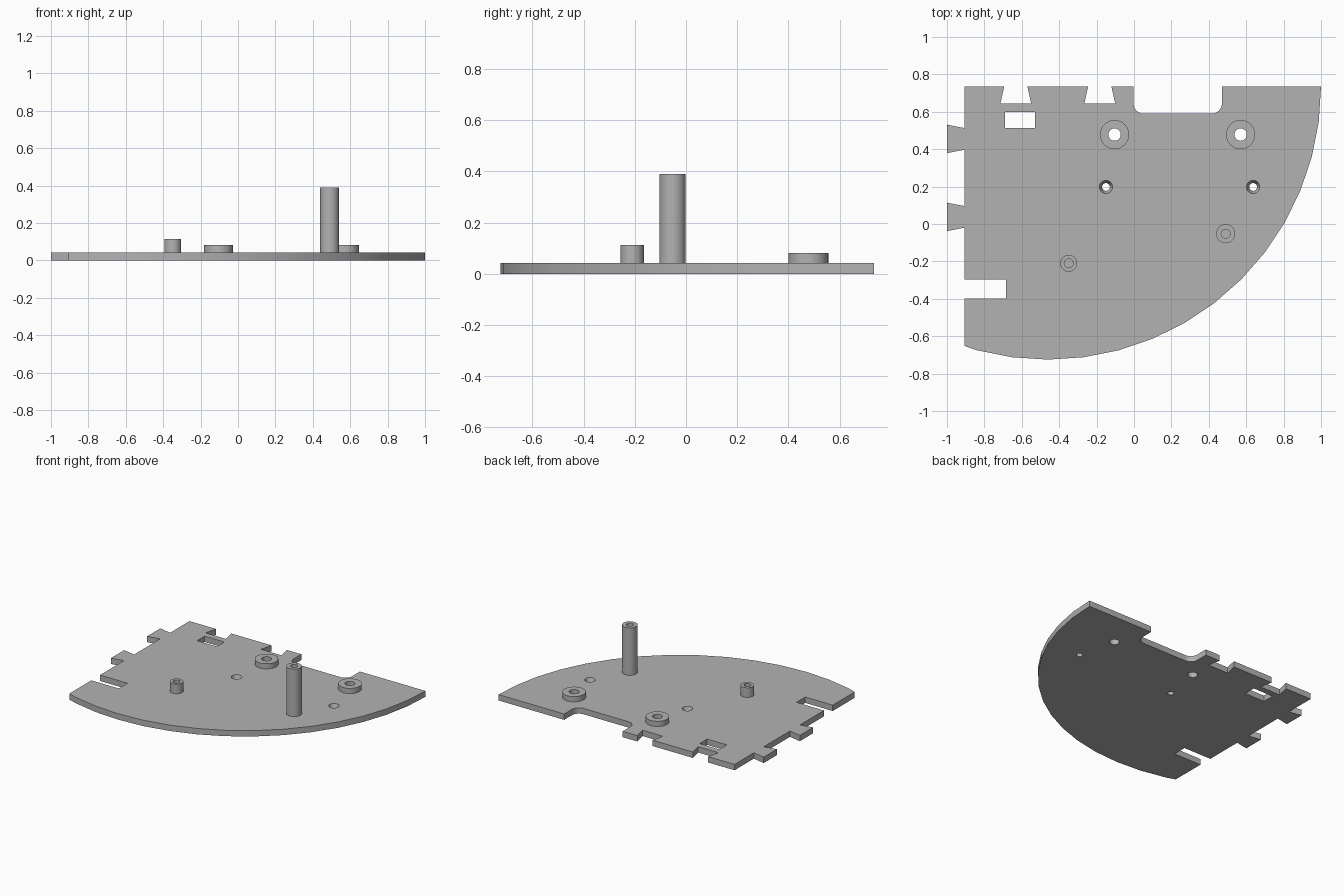
import bpy, bmesh
from math import sin, cos, radians, pi

cube = bpy.data.objects.get("Cube")
if cube:
    bpy.data.objects.remove(cube, do_unlink=True)

THICK = 0.043
BACK = 0.735
LEFT = -0.907

grey = bpy.data.materials.new("plain grey")
grey.use_nodes = True
grey.diffuse_color = (0.45, 0.45, 0.45, 1)
grey.node_tree.nodes["Principled BSDF"].inputs["Base Color"].default_value = grey.diffuse_color


def make_object(name, bm):
    bmesh.ops.recalc_face_normals(bm, faces=bm.faces)
    mesh = bpy.data.meshes.new(name)
    bm.to_mesh(mesh)
    bm.free()
    mesh.materials.append(grey)
    obj = bpy.data.objects.new(name, mesh)
    bpy.context.collection.objects.link(obj)
    return obj


def prism(bm, outline, z0, z1):
    face = bm.faces.new([bm.verts.new((x, y, z0)) for x, y in outline])
    geom = bmesh.ops.extrude_face_region(bm, geom=[face])["geom"]
    top = [v for v in geom if isinstance(v, bmesh.types.BMVert)]
    bmesh.ops.translate(bm, verts=top, vec=(0, 0, z1 - z0))


def arc(cx, cy, r, a0, a1, steps):
    angles = [radians(a0 + (a1 - a0) * i / steps) for i in range(steps + 1)]
    return [(cx + r * cos(a), cy + r * sin(a)) for a in angles]


def smooth(obj):
    bpy.ops.object.select_all(action="DESELECT")
    obj.select_set(True)
    bpy.context.view_layer.objects.active = obj
    bpy.ops.object.shade_smooth_by_angle(angle=radians(30))


# Plate outline: curved front edge, then the left edge, then the back edge
outline = arc(-0.46, BACK, 1.46, 0, -105, 14) + [(LEFT, -0.652)]
outline += [(LEFT, -0.398), (-0.685, -0.398), (-0.685, -0.297), (LEFT, -0.297)]
for y in (0.038, 0.455):                      # flared tabs
    outline += [(LEFT, y - 0.058), (-1, y - 0.076), (-1, y + 0.076), (LEFT, y + 0.058)]
outline += [(LEFT, BACK)]
for x in (-0.632, -0.183):                    # dovetail notches
    outline += [(x - 0.062, BACK), (x - 0.082, 0.645), (x + 0.082, 0.645), (x + 0.062, BACK)]
outline += [(-0.003, BACK)]                   # wide notch with round corners
outline += arc(0.052, 0.645, 0.055, 180, 270, 8) + arc(0.415, 0.645, 0.055, 270, 360, 8)
outline += [(0.47, BACK)]

bm = bmesh.new()
prism(bm, outline, 0, THICK)
plate = make_object("base_plate", bm)

# Openings cut through the plate
rings = [(-0.104, 0.478), (0.57, 0.478)]
screws = [(-0.15, 0.198), (0.637, 0.198)]
bm = bmesh.new()
prism(bm, [(-0.69, 0.513), (-0.53, 0.513), (-0.53, 0.60), (-0.69, 0.60)], -0.1, 0.1)
for x, y in rings:
    prism(bm, arc(x, y, 0.033, 0, 348.75, 31), -0.1, 0.1)
for x, y in screws:
    made = bmesh.ops.create_cone(bm, cap_ends=True, segments=32, radius1=0.02, radius2=0.036,
                                 depth=THICK + 0.004)
    bmesh.ops.translate(bm, verts=made["verts"], vec=(x, y, THICK / 2))
cutter = make_object("hole_cutter", bm)
cutter.hide_render = True

mod = plate.modifiers.new("holes", "BOOLEAN")
mod.operation = "DIFFERENCE"
mod.solver = "EXACT"
mod.object = cutter
bpy.context.view_layer.objects.active = plate
bpy.ops.object.modifier_apply(modifier=mod.name)
bpy.data.objects.remove(cutter, do_unlink=True)
smooth(plate)


# Hollow round bosses standing on the plate
def boss(name, x, y, outer, inner, top):
    bm = bmesh.new()
    profile = [(outer, THICK), (outer, top), (inner, top), (inner, THICK)]
    verts = [bm.verts.new((r, 0, z)) for r, z in profile]
    edges = [bm.edges.new(pair) for pair in zip(verts, verts[1:])]
    bmesh.ops.spin(bm, geom=verts + edges, cent=(0, 0, 0), axis=(0, 0, 1),
                   angle=2 * pi, steps=32)
    bmesh.ops.remove_doubles(bm, verts=bm.verts, dist=0.0005)
    obj = make_object(name, bm)
    obj.location = (x, y, 0)
    smooth(obj)


for side, (x, y) in zip(("right", "left"), rings):
    boss(side + "_ring", x, y, 0.078, 0.033, 0.081)
boss("tall_post", 0.49, -0.052, 0.051, 0.024, 0.39)
boss("short_post", -0.349, -0.21, 0.045, 0.024, 0.113)
